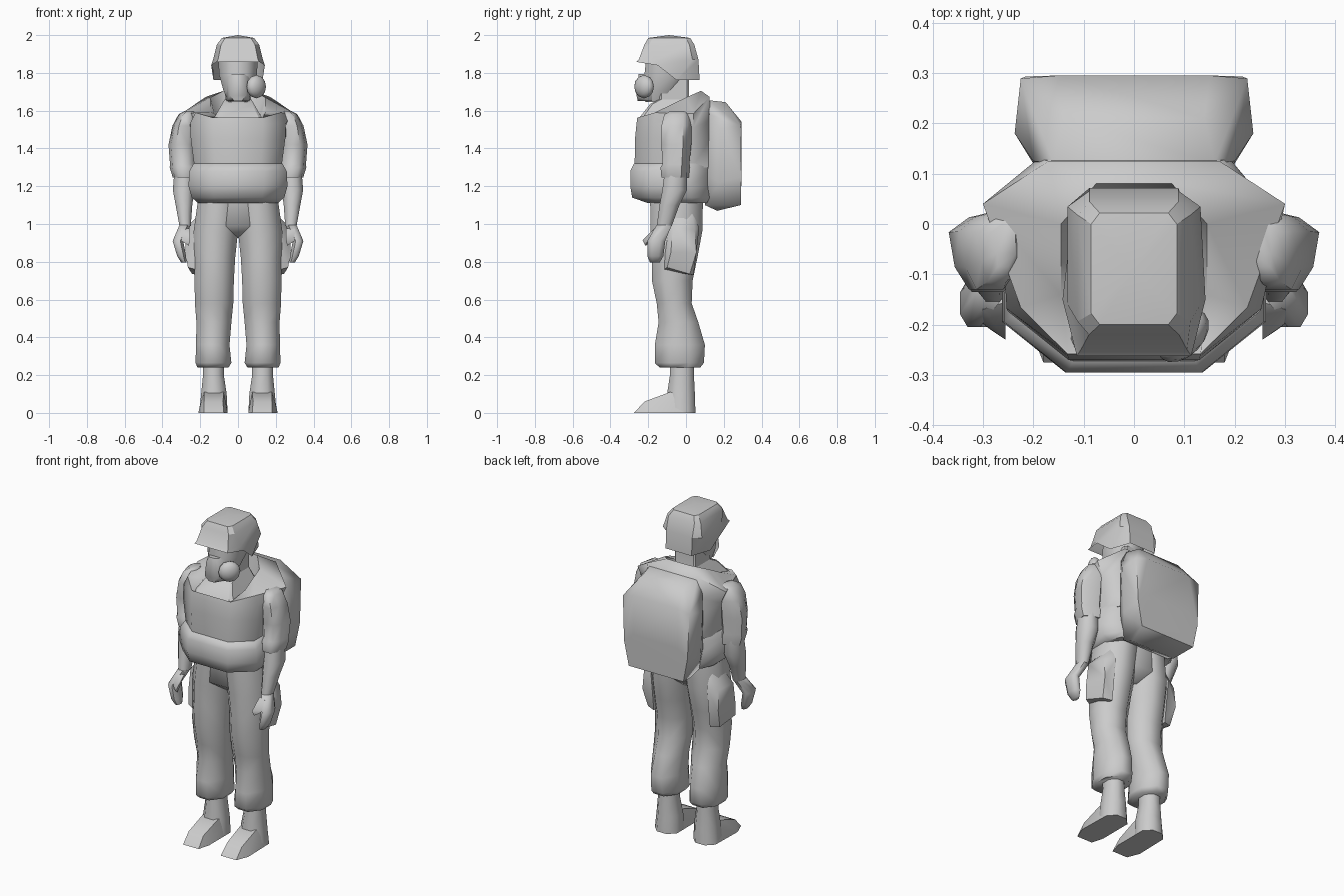
import bpy, bmesh, math
from mathutils import Vector, Matrix

if "Cube" in bpy.data.objects:
    bpy.data.objects.remove(bpy.data.objects["Cube"])

grey = bpy.data.materials.new("plain grey")
grey.use_nodes = True
grey.diffuse_color = (0.6, 0.6, 0.6, 1)
grey.node_tree.nodes["Principled BSDF"].inputs["Base Color"].default_value = (0.6, 0.6, 0.6, 1)


def finish(name, bm, mirror=False, angle=60):
    """Turn a bmesh into a smooth-by-angle object, optionally mirrored in x."""
    bmesh.ops.recalc_face_normals(bm, faces=bm.faces)
    mesh = bpy.data.meshes.new(name)
    bm.to_mesh(mesh)
    bm.free()
    mesh.materials.append(grey)
    obj = bpy.data.objects.new(name, mesh)
    bpy.context.collection.objects.link(obj)
    bpy.ops.object.select_all(action="DESELECT")
    obj.select_set(True)
    bpy.context.view_layer.objects.active = obj
    bpy.ops.object.shade_smooth_by_angle(angle=math.radians(angle))
    if mirror:
        obj.modifiers.new("Mirror", "MIRROR").use_mirror_merge = False
    return obj


def ring(x0, x1, y0, y1, z, tilt=0, cut=0.28):
    """Eight-sided section; tilt raises the back and lowers the front."""
    cx, cy = (x1 - x0) * cut, (y1 - y0) * cut
    mid, half = (y0 + y1) / 2, (y1 - y0) / 2
    pts = [(x0 + cx, y0), (x1 - cx, y0), (x1, y0 + cy), (x1, y1 - cy),
           (x1 - cx, y1), (x0 + cx, y1), (x0, y1 - cy), (x0, y0 + cy)]
    return [Vector((x, y, z + tilt * (y - mid) / half)) for x, y in pts]


def loft(name, rings, mirror=False, caps=(True, True), rule=None, angle=60, cut=0.28):
    """Skin a stack of sections from bottom to top."""
    bm = bmesh.new()
    rows = [[bm.verts.new(p) for p in ring(*r, cut=cut)] for r in rings]
    for low, high in zip(rows, rows[1:]):
        for i in range(len(low)):
            j = (i + 1) % len(low)
            bm.faces.new((low[i], low[j], high[j], high[i]))
    if caps[0]:
        bm.faces.new(rows[0][::-1])
    if caps[1]:
        bm.faces.new(rows[-1])
    if rule:
        rule(bm, rows)
    return finish(name, bm, mirror, angle)


def hull(name, points, mirror=False, angle=55):
    """Faceted block around a handful of corner points."""
    bm = bmesh.new()
    for p in points:
        bm.verts.new(p)
    bmesh.ops.convex_hull(bm, input=bm.verts)
    loose = [v for v in bm.verts if not v.link_faces]
    bmesh.ops.delete(bm, geom=loose, context="VERTS")
    return finish(name, bm, mirror, angle)


def place_pair(row, right, left, x=None, y=None, z=None):
    """Move a matching right and left corner of a section."""
    for i, side in ((right, -1), (left, 1)):
        co = row[i].co
        row[i].co = (co.x if x is None else side * x, co.y if y is None else y,
                     co.z if z is None else z)


# Boots: tall shaft and a wedge-shaped toe
loft("boot_shafts", [(.055, .205, -.1, .05, 0), (.06, .195, -.1, .047, .1),
                     (.075, .185, -.085, .042, .2), (.075, .185, -.085, .04, .32)], True)
hull("boot_toes", [(x, y, z) for x, y, z in (
    (.075, -.275, 0), (.18, -.275, 0), (.055, -.2, 0), (.21, -.2, 0), (.055, 0, 0), (.205, 0, 0),
    (.08, -.22, .06), (.18, -.22, .06), (.075, -.085, .11), (.18, -.085, .11),
    (.07, 0, .1), (.19, 0, .1))], True)

# Trousers: baggy legs, a tapered seat between them and side pockets
loft("trouser_legs", [(.05, .215, -.14, .075, .24), (.035, .225, -.165, .095, .265),
                      (.045, .222, -.165, .1, .36), (.035, .22, -.145, .065, .48),
                      (.025, .228, -.155, .03, .58), (.022, .23, -.18, .035, .7),
                      (.015, .232, -.18, .06, .82), (0, .235, -.187, .086, .96),
                      (-.02, .21, -.19, .09, 1.14)], True, cut=.3)
loft("trouser_seat", [(-.03, .03, -.1, .01, .925), (-.13, .13, -.185, .083, .99),
                      (-.15, .15, -.19, .09, 1.14)], cut=.12)
hull("side_pockets", [(.19, -.06, 1.07), (.19, .03, 1.07), (.19, -.12, .97), (.19, .07, .98),
                      (.272, -.07, .98), (.252, .045, .97), (.28, -.08, .85), (.257, .055, .85),
                      (.19, -.13, .75), (.19, .04, .73), (.265, -.1, .77), (.243, .02, .735)], True)


# Belt pouch wrapped around the waist, square against the pack
def shape_pouch(bm, rows):
    for row in rows:
        place_pair(row, 5, 4, x=.18)


loft("waist_pouch", [(-.21, .21, -.2, .11, 1.11), (-.245, .245, -.285, .125, 1.14),
                     (-.262, .262, -.295, .125, 1.2), (-.258, .258, -.295, .125, 1.28),
                     (-.235, .235, -.275, .125, 1.32)], rule=shape_pouch, cut=.24)


# Vest with sloping shoulders and an open, back-tilted collar
def shape_vest(bm, rows):
    for row in rows[:3]:
        place_pair(row, 5, 4, x=.19)
    place_pair(rows[2], 6, 3, x=.265, y=.04, z=1.51)
    place_pair(rows[3], 6, 3, x=.3, y=.04, z=1.585)
    place_pair(rows[3], 5, 4, x=.17)
    place_pair(rows[3], 7, 2, x=.225)
    for row in rows[3:5]:
        place_pair(row, 0, 1, x=.132)
    place_pair(rows[4], 7, 2, y=-.14)


loft("vest", [(-.23, .23, -.272, .13, 1.3), (-.25, .25, -.27, .13, 1.45),
              (-.253, .253, -.262, .13, 1.54, .01), (-.205, .205, -.258, .125, 1.618, .055),
              (-.145, .145, -.253, .08, 1.632, .073), (-.12, .12, -.235, .06, 1.57, .02)],
     rule=shape_vest, cut=.24)

# Backpack: flat back, sloping upper corners and a tucked-in base
corners = [(.16, .1, 1.1), (.15, .165, 1.07), (.185, .29, 1.1), (.215, .293, 1.25), (.15, .295, 1.3),
           (.225, .289, 1.52), (.15, .295, 1.54), (.14, .21, 1.645), (.16, .12, 1.655),
           (.2, .125, 1.58), (.2, .12, 1.25), (.237, .18, 1.5), (.225, .18, 1.22)]
hull("backpack", [(side * x, y, z) for side in (-1, 1) for x, y, z in corners], angle=65)


# Short sleeves with a rolled cuff, angled at the outer front and the back
def shape_sleeve(bm, rows):
    for row in rows:
        row[2].co.x -= .012
        row[4].co.y -= .015


loft("sleeves", [(.225, .345, -.13, .015, 1.245), (.22, .362, -.135, .02, 1.3),
                 (.23, .36, -.125, .018, 1.315), (.225, .368, -.13, .028, 1.42),
                 (.225, .347, -.13, .03, 1.52), (.23, .315, -.115, .025, 1.58),
                 (.235, .285, -.085, .01, 1.597)], True, rule=shape_sleeve)

# Forearms, palms, fingers and thumbs
loft("forearms", [(.25, .31, -.155, -.075, .99), (.242, .33, -.14, -.035, 1.1),
                  (.232, .345, -.125, .005, 1.18), (.24, .335, -.11, .005, 1.3)], True)
loft("hands", [(.272, .3, -.19, -.14, .795), (.275, .322, -.205, -.12, .83),
               (.29, .346, -.205, -.11, .91), (.25, .31, -.155, -.075, .995)], True)
hull("thumbs", [(.255, -.155, .975), (.3, -.17, .975), (.29, -.13, .93), (.31, -.19, .92),
                (.285, -.21, .9), (.255, -.23, .915), (.26, -.215, .885), (.27, -.2, .94)], True)

# Neck with a flared scarf, and head
loft("neck", [(-.13, .13, -.252, .04, 1.556), (-.085, .085, -.19, .02, 1.635),
              (-.07, .07, -.14, .015, 1.66), (-.07, .07, -.14, .015, 1.78)], angle=30, cut=.06)
loft("head", [(-.05, .05, -.215, -.08, 1.645), (-.078, .078, -.225, -.04, 1.71),
              (-.1, .1, -.22, .02, 1.79), (-.105, .105, -.21, .04, 1.88)])


# Helmet: shallow pointed crown, front brim and lower ear and neck flaps
def shape_helmet(bm, rows):
    brim, top = rows[0], rows[-1]
    place_pair(brim, 0, 1, z=1.858)
    place_pair(brim, 7, 2, y=-.15, z=1.84)
    place_pair(brim, 6, 3, x=.13, y=-.05)
    place_pair(rows[1], 7, 2, y=-.16)
    for row in rows[:3]:
        place_pair(row, 5, 4, x=.088)
    tip = bm.verts.new((0, -.09, 2))
    for i in range(len(top)):
        bm.faces.new((top[i], top[(i + 1) % len(top)], tip))


loft("helmet", [(-.142, .142, -.262, .072, 1.762), (-.132, .132, -.25, .066, 1.87),
                (-.112, .112, -.22, .044, 1.95), (-.085, .085, -.2, .022, 1.985)],
     caps=(False, False), rule=shape_helmet, angle=30, cut=.1)

# Breathing mask with a round filter on its left
hull("mask", [(s * x, y, z) for s in (-1, 1) for x, y, z in (
    (.02, -.25, 1.795), (.04, -.25, 1.76), (.042, -.262, 1.68), (.02, -.255, 1.65),
    (.065, -.18, 1.79), (.06, -.18, 1.65))])
bm = bmesh.new()
bmesh.ops.create_uvsphere(bm, u_segments=12, v_segments=8, radius=.062)
facing = Vector((.72, -.7, 0)).to_track_quat("Z", "Y").to_matrix().to_4x4()
place = Matrix.Translation((.097, -.222, 1.727)) @ facing @ Matrix.Diagonal((1, 1, .65, 1))
bmesh.ops.transform(bm, matrix=place, verts=bm.verts)
finish("mask_filter", bm)
